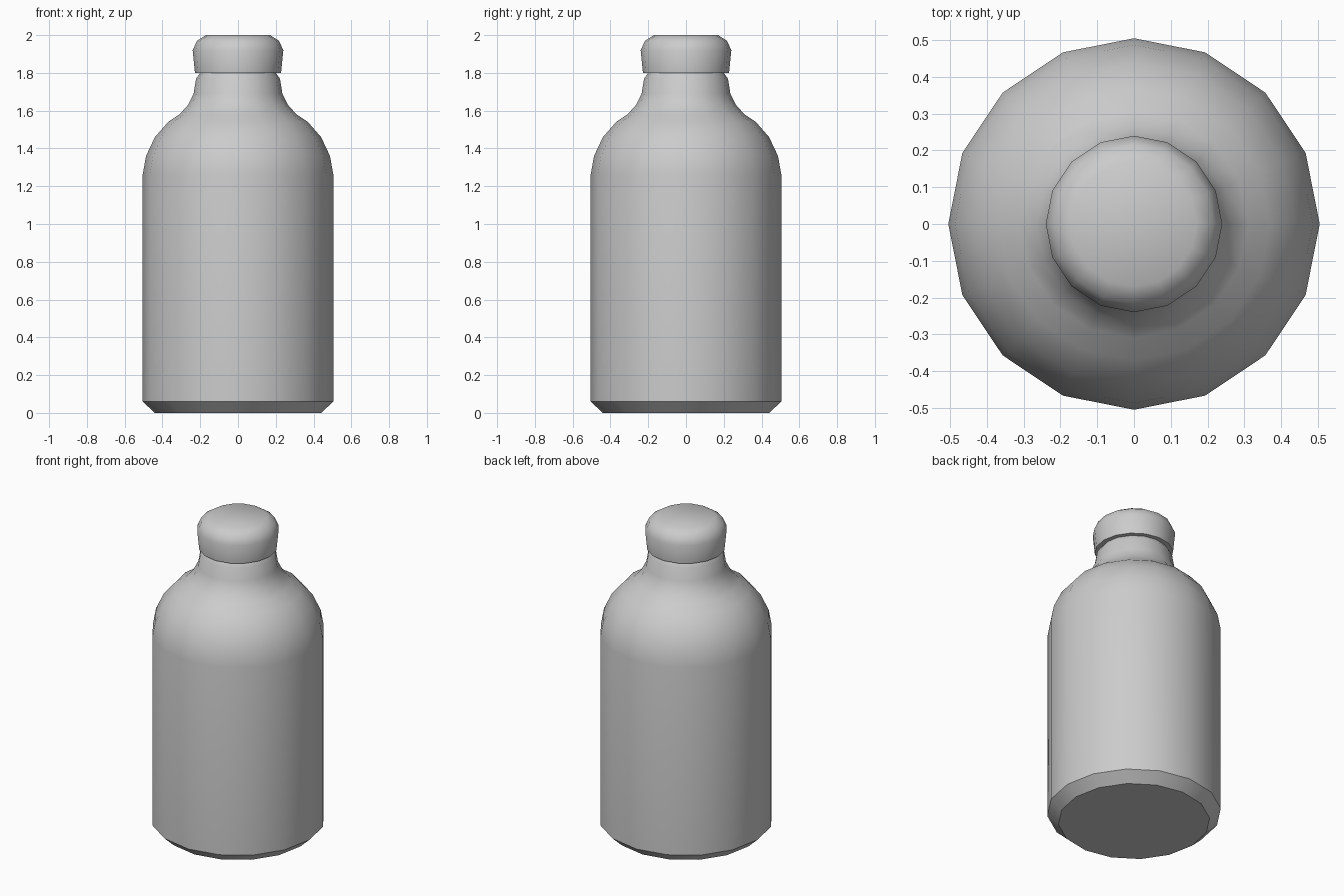
import bpy, bmesh, math

if "Cube" in bpy.data.objects:
    bpy.data.objects.remove(bpy.data.objects["Cube"])

SIDES = 16


def lathe(name, profile):
    """Revolve an (r, z) profile around z and cap both ends."""
    bm = bmesh.new()
    rings = []
    for r, z in profile:
        rings.append([bm.verts.new((r * math.cos(2 * math.pi * i / SIDES),
                                    r * math.sin(2 * math.pi * i / SIDES), z))
                      for i in range(SIDES)])
    for a, b in zip(rings, rings[1:]):
        for i in range(SIDES):
            j = (i + 1) % SIDES
            bm.faces.new((a[i], a[j], b[j], b[i]))
    bm.faces.new(rings[0][::-1])
    bm.faces.new(rings[-1])
    mesh = bpy.data.meshes.new(name)
    bm.to_mesh(mesh)
    bm.free()
    obj = bpy.data.objects.new(name, mesh)
    bpy.context.collection.objects.link(obj)
    bpy.ops.object.select_all(action='DESELECT')
    obj.select_set(True)
    bpy.context.view_layer.objects.active = obj
    bpy.ops.object.shade_smooth_by_angle(angle=math.radians(40))
    return obj


# Body: chamfered foot, straight wall, round shoulder, flared neck
lathe("bottle_body", [
    (0.44, 0.0), (0.505, 0.06), (0.505, 1.26), (0.487, 1.36), (0.44, 1.46),
    (0.37, 1.54), (0.31, 1.58), (0.265, 1.63), (0.235, 1.69),
    (0.222, 1.77), (0.20, 1.80)])

# Cap: slightly flared with a rounded top edge
lathe("bottle_cap", [
    (0.228, 1.80), (0.24, 1.92), (0.217, 1.97), (0.17, 2.0)])
